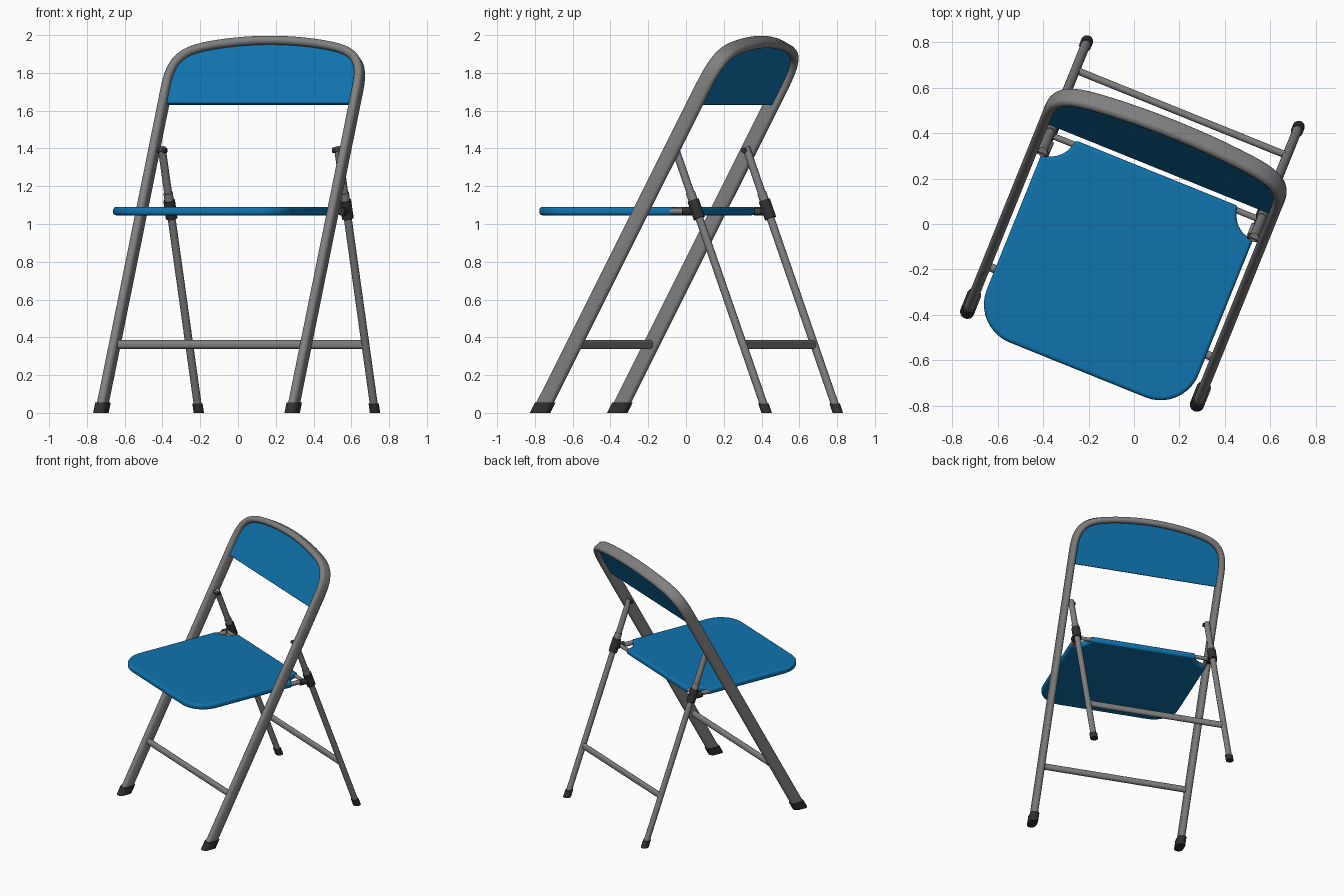
import bpy, bmesh, math
from mathutils import Vector, Matrix

if "Cube" in bpy.data.objects:
    bpy.data.objects.remove(bpy.data.objects["Cube"])

# The chair is built square-on, then turned about the vertical axis
TURN = Matrix.Translation((0.009, -0.003, 0)) @ Matrix.Rotation(math.radians(-22), 4, 'Z')
SLOPE = 0.54                                   # lean of the front frame
LEAN = Vector((0, 1, -SLOPE)).normalized()     # normal of the front frame plane


def material(name, col):
    m = bpy.data.materials.new(name)
    m.diffuse_color = (*col, 1)
    m.use_nodes = True
    m.node_tree.nodes["Principled BSDF"].inputs["Base Color"].default_value = m.diffuse_color
    return m


BLUE = material("blue_paint", (0.005, 0.17, 0.42))
GREY = material("grey_metal", (0.215, 0.215, 0.215))
DARK = material("dark_rubber", (0.03, 0.03, 0.03))


def finish(name, bm, mat, bevel=0):
    bmesh.ops.recalc_face_normals(bm, faces=bm.faces)
    bm.transform(TURN)
    me = bpy.data.meshes.new(name)
    bm.to_mesh(me)
    bm.free()
    me.materials.append(mat)
    ob = bpy.data.objects.new(name, me)
    bpy.context.collection.objects.link(ob)
    bpy.ops.object.select_all(action='DESELECT')
    ob.select_set(True)
    bpy.context.view_layer.objects.active = ob
    if bevel:
        b = ob.modifiers.new("rounded_edges", 'BEVEL')
        b.width, b.segments, b.limit_method = bevel, 4, 'ANGLE'
        b.angle_limit = math.radians(50)
    bpy.ops.object.shade_smooth_by_angle(angle=math.radians(45))
    return ob


def sweep(name, pts, v, ru, rv, mat, u=None, n=20):
    """Sweep a rounded flat section (half sizes ru, rv) along pts; v is the deep direction."""
    bm = bmesh.new()
    pts = [Vector(p) for p in pts]
    v = Vector(v)
    rings = []
    for i, p in enumerate(pts):
        t = (pts[min(i + 1, len(pts) - 1)] - pts[max(i - 1, 0)]).normalized()
        side = Vector(u) if u else t.cross(v).normalized()
        ring = []
        for k in range(n):
            a = 2 * math.pi * (k + 0.5) / n
            r = min(ru, rv)
            cu = r * math.cos(a) + math.copysign(ru - r, math.cos(a))
            cv = r * math.sin(a) + math.copysign(rv - r, math.sin(a))
            ring.append(bm.verts.new(p + side * cu + v * cv))
        rings.append(ring)
    for a, b in zip(rings, rings[1:]):
        for k in range(n):
            bm.faces.new((a[k], a[(k + 1) % n], b[(k + 1) % n], b[k]))
    bm.faces.new(rings[0])
    bm.faces.new(rings[-1])
    return finish(name, bm, mat)


def plate(name, outline, thick, mat, bevel):
    """Extrude a closed outline along a thickness vector."""
    bm = bmesh.new()
    f = bm.faces.new([bm.verts.new(p) for p in outline])
    ext = bmesh.ops.extrude_face_region(bm, geom=[f])
    moved = [g for g in ext['geom'] if isinstance(g, bmesh.types.BMVert)]
    bmesh.ops.translate(bm, verts=moved, vec=thick)
    return finish(name, bm, mat, bevel)


def front_y(z):
    return -0.61 + SLOPE * z


def rear_y(z):
    return 0.667 - 0.373 * z


def bezier(a, b, c, d, n=10):
    a, b, c, d = map(Vector, (a, b, c, d))
    return [a * (1 - t) ** 3 + b * 3 * t * (1 - t) ** 2 + c * 3 * t * t * (1 - t) + d * t ** 3
            for t in (i / n for i in range(n + 1))]


# Front legs and back hoop: one bent flat tube
half = bezier((0.546, 1.72), (0.546, 1.84), (0.51, 1.90), (0.38, 1.928))
half += bezier((0.38, 1.928), (0.26, 1.953), (0.12, 1.964), (0, 1.964))[1:]
arch = half + [Vector((-p.x, p.y)) for p in reversed(half[:-1])]
hoop = [Vector((p.x, front_y(p.y), p.y)) for p in arch]
legs = [Vector((0.546, front_y(0.035), 0.035))] + hoop + [Vector((-0.546, front_y(0.035), 0.035))]
sweep("front_frame", legs, LEAN, 0.023, 0.043, GREY)

# Backrest panel inside the hoop
low = [Vector((s * 0.546, front_y(1.635), 1.635)) for s in (-1, 1)]
plate("backrest", [p - LEAN * 0.011 for p in hoop + low], LEAN * 0.022, BLUE, 0.004)

# Seat with round front corners and scooped rear corners
W, F, B, R, N = 0.503, -0.69, 0.245, 0.18, 0.115
right = [(W - R + R * math.sin(a), F + R - R * math.cos(a))
         for a in (i * math.pi / 20 for i in range(11))]
right += [(W - N * math.sin(a), B - N * math.cos(a))
          for a in (i * math.pi / 20 for i in range(11))]
outline = right + [(-x, y) for x, y in reversed(right)]
plate("seat", [Vector((x, y, 1.046)) for x, y in outline], Vector((0, 0, 0.044)), BLUE, 0.016)

# Cross bars
for name, y, h, rr, z in (("front_crossbar", front_y(0.362), 0.525, 0.019, 0.362),
                          ("rear_crossbar", rear_y(0.362), 0.495, 0.016, 0.362)):
    sweep(name, [(-h, y, z), (h, y, z)], (0, 0, 1), rr, 0.023, GREY)

X = (1, 0, 0)
for s, tag in ((-1, "left"), (1, "right")):
    def leg(z, x=0.503):
        return (s * x, rear_y(z), z)
    # Rear leg and its pivot to the front frame
    sweep("rear_leg_" + tag, [leg(0.02), leg(1.405)], X, 0.021, 0.021, GREY)
    sweep("pivot_pin_" + tag, [(s * 0.475, front_y(1.39), 1.39), (s * 0.55, front_y(1.39), 1.39)],
          (0, 0, 1), 0.014, 0.014, DARK)
    # Rubber feet, cut level with the ground
    sweep("front_foot_" + tag, [(s * 0.546, front_y(z), z) for z in (0, 0.055)],
          (0, 1, 0), 0.032, 0.056, DARK, u=X)
    sweep("rear_foot_" + tag, [leg(z) for z in (0, 0.05)], (0, 1, 0), 0.027, 0.028, DARK, u=X)
    # Seat hinge: collar on the leg, grey sleeve, arm and rod into the seat
    sweep("hinge_collar_" + tag, [leg(1.03), leg(1.125)], X, 0.031, 0.031, DARK)
    sweep("hinge_sleeve_" + tag, [leg(1.12), leg(1.165)], X, 0.025, 0.025, GREY)
    sweep("hinge_block_" + tag, [(s * 0.5, 0.27, 1.068), (s * 0.5, 0.19, 1.068)],
          X, 0.022, 0.022, DARK)
    sweep("hinge_arm_" + tag, [(s * 0.487, 0.2, 1.068), (s * 0.487, 0.11, 1.068)],
          X, 0.017, 0.017, GREY)
    sweep("hinge_rod_" + tag, [(s * 0.5, 0.225, 1.068), (s * 0.36, 0.225, 1.068)],
          (0, 0, 1), 0.014, 0.014, GREY)
